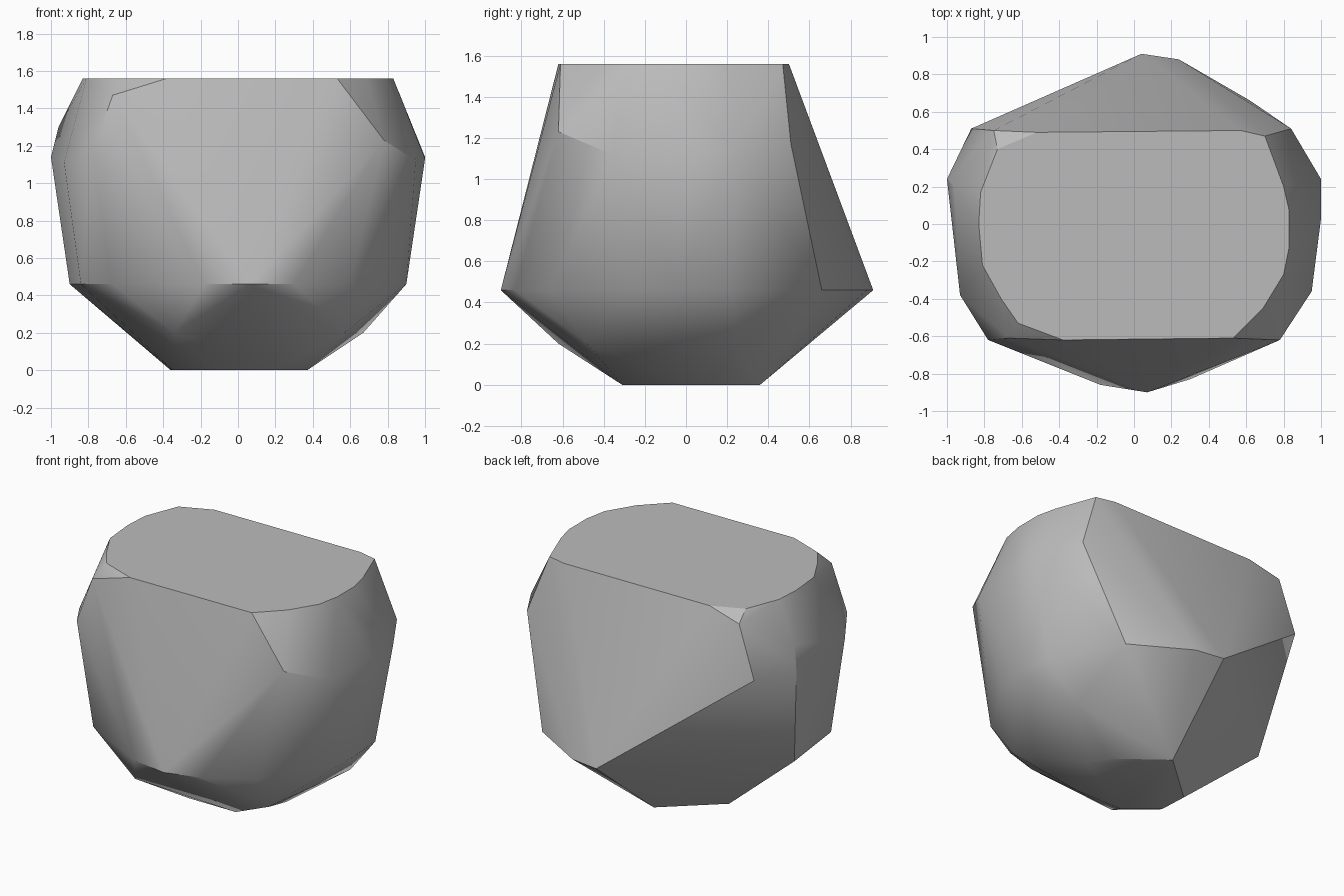
import bpy
import bmesh
import math

default_cube = bpy.data.objects.get("Cube")
if default_cube:
    bpy.data.objects.remove(default_cube, do_unlink=True)


def flat_material(name, colour):
    material = bpy.data.materials.new(name)
    material.use_nodes = True
    material.diffuse_color = colour
    for node in material.node_tree.nodes:
        if node.type == "BSDF_PRINCIPLED":
            node.inputs["Base Color"].default_value = colour
    return material


def level(outline, height):
    """Lift a flat outline to one height."""
    return [(x, y, height) for x, y in outline]


# Flat top of the stone
top_outline = [
    (-.73, .4), (-.52, .49), (.57, .5), (.7, .47), (.8, .2), (.83, .07),
    (.83, -.12), (.8, -.27), (.69, -.45), (.53, -.61), (-.38, -.62),
    (-.62, -.53), (-.71, -.4), (-.81, -.22), (-.83, 0), (-.82, .17),
]

# Worn shoulder, widest part of the stone
shoulder_points = [
    (-.75, .5, 1.5), (-.87, .51, 1.15), (-1, .24, 1.14), (-.96, .2, 1.3),
    (-.93, -.38, 1.11), (-.78, -.62, 1.16), (-.67, -.61, 1.47),
    (.78, -.62, 1.23), (.95, -.36, 1.12), (1, .03, 1.13), (1, .24, 1.14),
    (.84, .51, 1.17),
]

# Lower rim, where the sides turn under
rim_outline = [
    (.04, .91), (.24, .88), (.62, .66), (.88, .22), (.9, -.05),
    (.85, -.25), (.6, -.66), (.3, -.83), (.07, -.9), (-.18, -.86),
    (-.67, -.6), (-.84, -.36), (-.9, .12),
]

# Chipped corners of the underside, and the small base
chip_outline = [(.67, .25), (.57, -.48), (-.34, -.62)]
base_outline = [
    (.37, -.01), (.3, .12), (-.01, .36), (-.36, .05), (-.35, -.15),
    (-.15, -.31), (.2, -.31),
]

points = (level(top_outline, 1.56) + shoulder_points + level(rim_outline, .46)
          + level(chip_outline, .2) + level(base_outline, 0))

# Wrap the levels in one convex stone
bm = bmesh.new()
for point in points:
    bm.verts.new(point)
hull = bmesh.ops.convex_hull(bm, input=bm.verts[:])
inner = {item for item in hull["geom_interior"] + hull["geom_unused"]
         if isinstance(item, bmesh.types.BMVert)}
bmesh.ops.delete(bm, geom=list(inner), context="VERTS")
bmesh.ops.dissolve_limit(bm, angle_limit=math.radians(1),
                         verts=bm.verts[:], edges=bm.edges[:])
bmesh.ops.recalc_face_normals(bm, faces=bm.faces[:])

mesh = bpy.data.meshes.new("boulder")
bm.to_mesh(mesh)
bm.free()
mesh.materials.append(flat_material("stone grey", (.5, .5, .5, 1)))
boulder = bpy.data.objects.new("boulder", mesh)
bpy.context.collection.objects.link(boulder)

# Soft facets with crisp main breaks
bpy.ops.object.select_all(action="DESELECT")
boulder.select_set(True)
bpy.context.view_layer.objects.active = boulder
bpy.ops.object.shade_smooth_by_angle(angle=math.radians(30))
